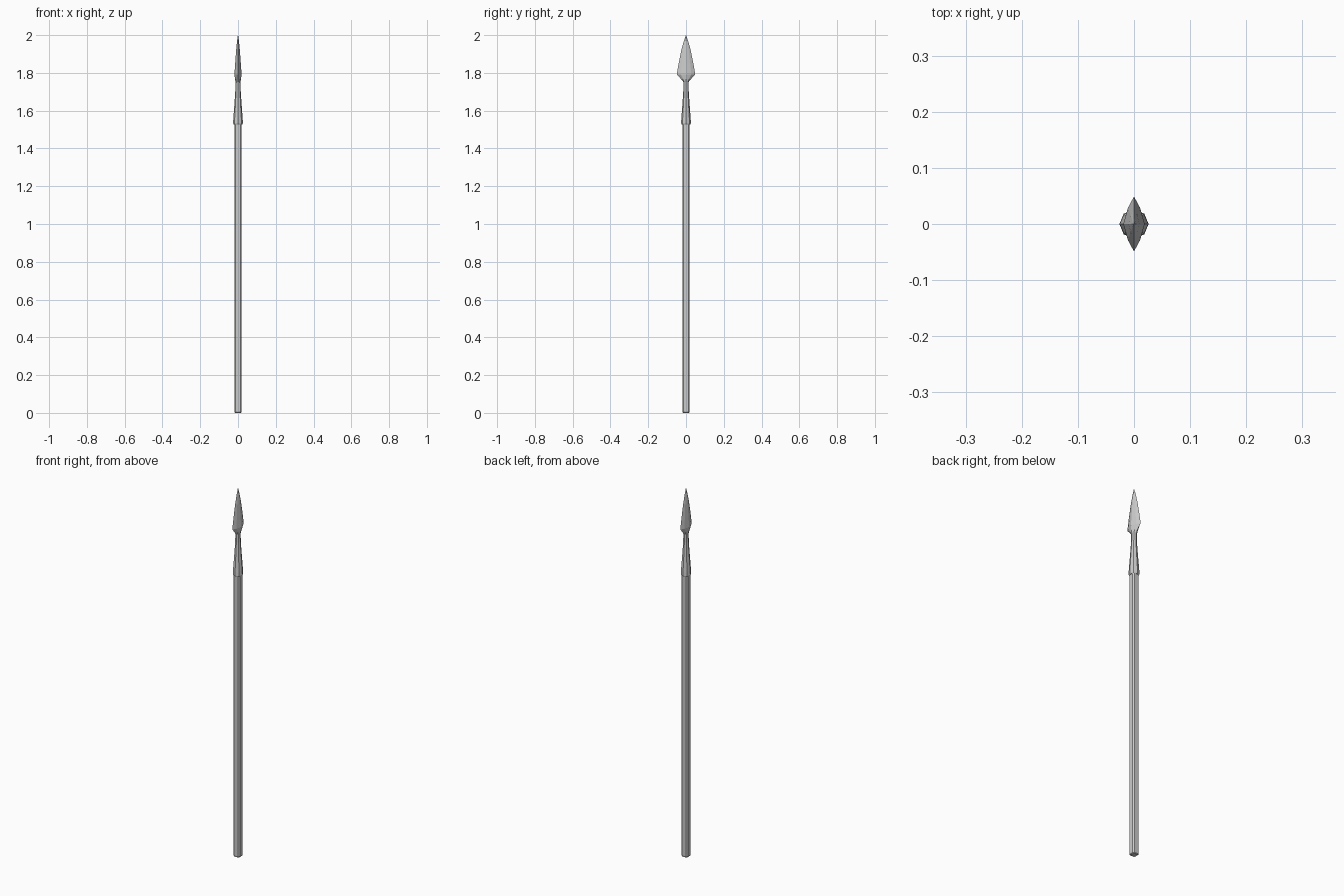
import bpy, bmesh
from math import sqrt

if "Cube" in bpy.data.objects:
    bpy.data.objects.remove(bpy.data.objects["Cube"])


def loft(name, rings):
    """Skin a stack of 8-point rings and cap both ends."""
    bm = bmesh.new()
    loops = [[bm.verts.new(p) for p in r] for r in rings]
    for a, b in zip(loops, loops[1:]):
        for i in range(8):
            j = (i + 1) % 8
            bm.faces.new((a[i], a[j], b[j], b[i]))
    bm.faces.new(loops[0][::-1])
    bm.faces.new(loops[-1])
    bmesh.ops.remove_doubles(bm, verts=bm.verts, dist=0.00001)
    bmesh.ops.recalc_face_normals(bm, faces=bm.faces)
    me = bpy.data.meshes.new(name)
    bm.to_mesh(me)
    bm.free()
    ob = bpy.data.objects.new(name, me)
    bpy.context.collection.objects.link(ob)
    return ob


def ring(z, x, y, k=sqrt(0.5)):
    """Octagon with points on the axes; k sets how full the diagonals are."""
    return [(x, 0, z), (k * x, k * y, z), (0, y, z), (-k * x, k * y, z),
            (-x, 0, z), (-k * x, -k * y, z), (0, -y, z), (k * x, -k * y, z)]


def square_ring(z, h, c):
    """Square with chamfered corners."""
    return [(h, -c, z), (h, c, z), (c, h, z), (-c, h, z),
            (-h, c, z), (-h, -c, z), (-c, -h, z), (c, -h, z)]


# Shaft with a rounded butt
loft("shaft", [square_ring(0, 0.014, 0.009), square_ring(0.003, 0.0175, 0.011),
               square_ring(0.009, 0.019, 0.012), square_ring(1.56, 0.019, 0.012)])

# Spearhead: flared socket, neck, leaf-shaped blade
loft("spearhead", [
    ring(1.527, 0.023, 0.023),
    ring(1.533, 0.026, 0.026),
    ring(1.555, 0.025, 0.025),
    ring(1.65, 0.018, 0.018),
    ring(1.71, 0.014, 0.014),
    ring(1.752, 0.013, 0.014),
    ring(1.768, 0.016, 0.027, 0.62),
    ring(1.792, 0.019, 0.049, 0.58),
    ring(1.85, 0.015, 0.039, 0.57),
    ring(1.92, 0.010, 0.025, 0.57),
    ring(1.97, 0.005, 0.011, 0.57),
    ring(2.0, 0.0005, 0.0005),
])
